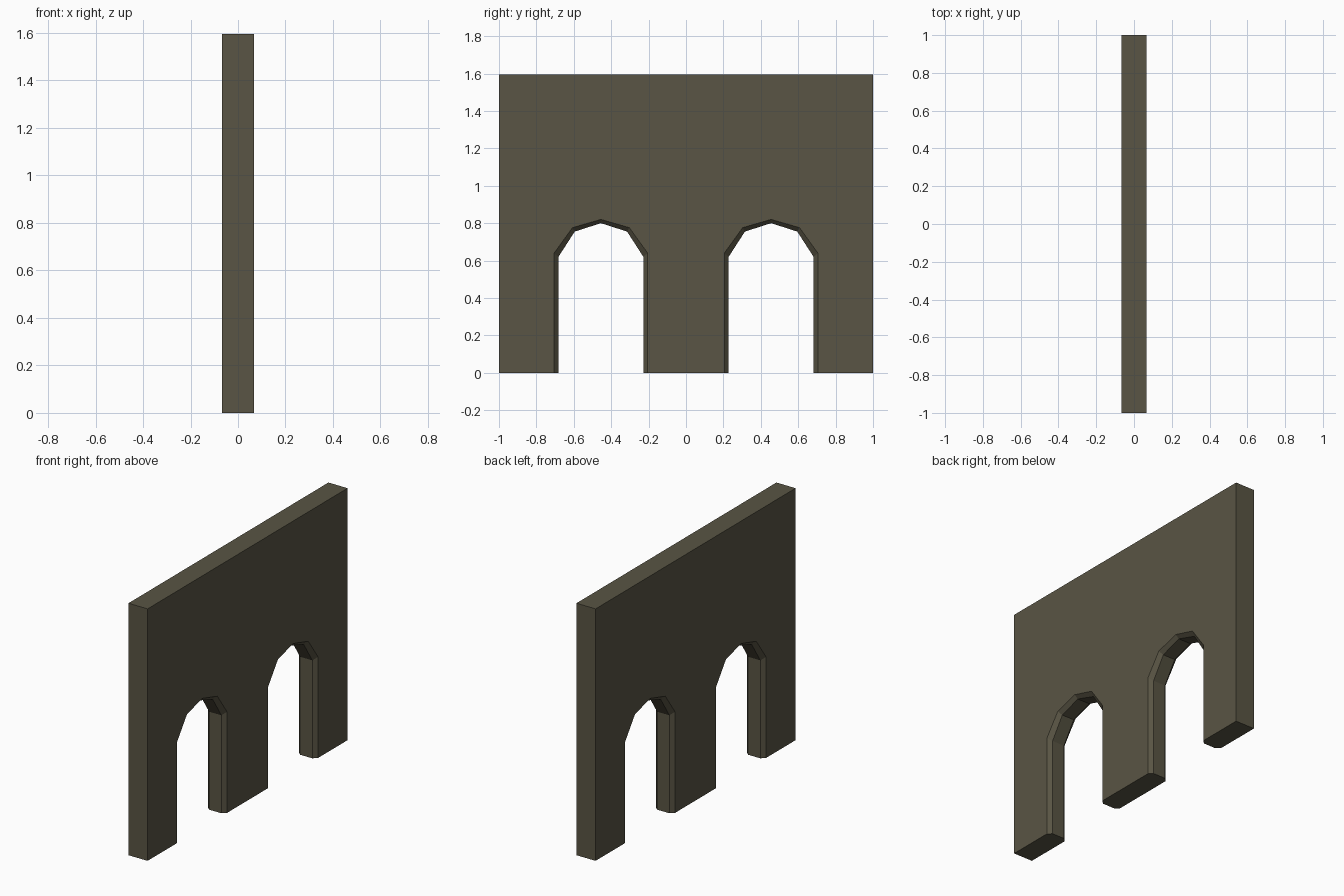
import bpy, bmesh

if "Cube" in bpy.data.objects:
    bpy.data.objects.remove(bpy.data.objects["Cube"])

HALF_T, HEIGHT, CHAMFER = 0.067, 1.595, 0.024
CENTRE = 0.455

stone = bpy.data.materials.new("dark olive stone")
stone.diffuse_color = (0.1, 0.09, 0.058, 1)
stone.use_nodes = True
stone.node_tree.nodes["Principled BSDF"].inputs["Base Color"].default_value = stone.diffuse_color


def arch(w, spring, shoulder_w, shoulder, top):
    """Half-open doorway outline as (offset from centre, z)."""
    return [(-w, 0), (-w, spring), (-shoulder_w, shoulder), (0, top),
            (shoulder_w, shoulder), (w, spring), (w, 0)]


outer = arch(0.25, 0.64, 0.152, 0.776, 0.82)    # opening on the wall faces
inner = arch(0.227, 0.62, 0.14, 0.755, 0.80)    # opening inside the chamfer


def outline(profile):
    """Wall silhouette with both doorways, as (y, z)."""
    pts = [(-1, 0)]
    for c in (-CENTRE, CENTRE):
        pts += [(c + y, z) for y, z in profile]
    return pts + [(1, 0), (1, HEIGHT), (-1, HEIGHT)]


# Loft the silhouette through four layers: face, chamfer, chamfer, face
bm = bmesh.new()
layers = [(-HALF_T, outer), (-HALF_T + CHAMFER, inner),
          (HALF_T - CHAMFER, inner), (HALF_T, outer)]
rings = [[bm.verts.new((x, y, z)) for y, z in outline(p)] for x, p in layers]
n = len(rings[0])
for a, b in zip(rings, rings[1:]):
    for i in range(n):
        j = (i + 1) % n
        bm.faces.new((a[i], a[j], b[j], b[i]))
caps = [bm.faces.new(rings[0]), bm.faces.new(rings[-1])]
bmesh.ops.recalc_face_normals(bm, faces=bm.faces[:])
bmesh.ops.triangulate(bm, faces=caps)

mesh = bpy.data.meshes.new("arched_wall")
bm.to_mesh(mesh)
bm.free()
mesh.materials.append(stone)
bpy.context.collection.objects.link(bpy.data.objects.new("arched_wall", mesh))
